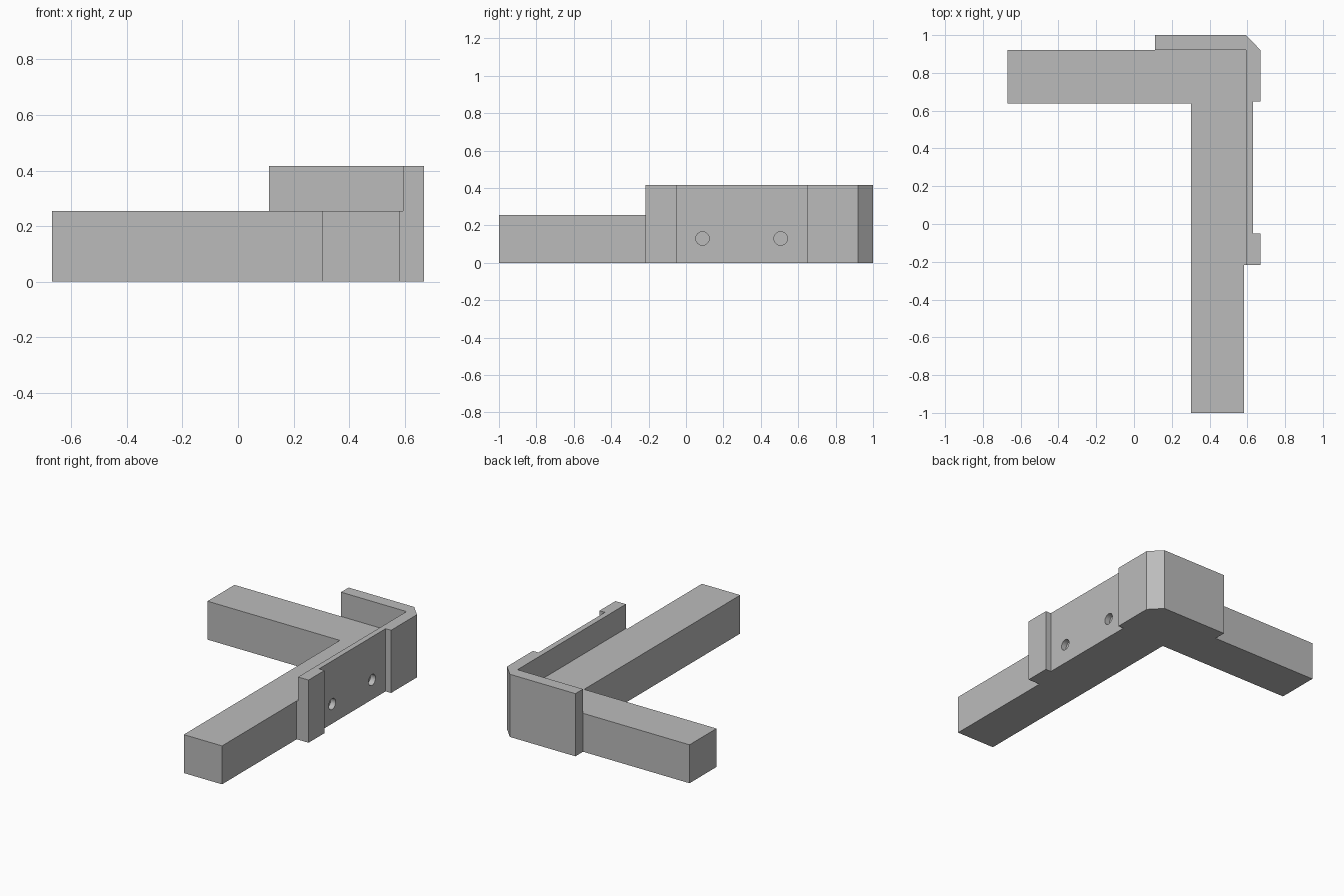
import bpy
import bmesh
from math import pi
from mathutils import Matrix

cube = bpy.data.objects.get("Cube")
if cube:
    bpy.data.objects.remove(cube, do_unlink=True)

grey = bpy.data.materials.new("plain_grey")
grey.use_nodes = True
colour = (0.5, 0.5, 0.5, 1)
grey.diffuse_color = colour
grey.node_tree.nodes["Principled BSDF"].inputs["Base Color"].default_value = colour


def add_object(name, bm):
    bmesh.ops.recalc_face_normals(bm, faces=bm.faces)
    mesh = bpy.data.meshes.new(name)
    bm.to_mesh(mesh)
    bm.free()
    mesh.materials.append(grey)
    obj = bpy.data.objects.new(name, mesh)
    bpy.context.scene.collection.objects.link(obj)
    return obj


def prism(name, outline, height):
    """Extrude a plan outline upward from the ground."""
    bm = bmesh.new()
    base = bm.faces.new([bm.verts.new((x, y, 0)) for x, y in outline])
    top = bmesh.ops.extrude_face_region(bm, geom=[base])["geom"]
    verts = [v for v in top if isinstance(v, bmesh.types.BMVert)]
    bmesh.ops.translate(bm, verts=verts, vec=(0, 0, height))
    return add_object(name, bm)


INNER_X, INNER_Y = 0.593, 0.92   # faces where the bracket meets the beams
FRONT_Y = -0.217                 # front end of the bracket

# Two square beams joined in an L
prism("corner_beams", [
    (-0.67, 0.637), (0.302, 0.637), (0.302, -1), (0.583, -1),
    (0.583, FRONT_Y), (INNER_X, FRONT_Y), (INNER_X, INNER_Y), (-0.67, INNER_Y),
], 0.255)

# Taller bracket wrapped round the corner, with a recessed side panel
bracket = prism("corner_bracket", [
    (0.112, INNER_Y), (INNER_X, INNER_Y), (INNER_X, FRONT_Y),
    (0.67, FRONT_Y), (0.67, -0.05), (0.63, -0.05), (0.63, 0.648),
    (0.67, 0.648), (0.67, INNER_Y), (INNER_X, 1), (0.112, 1),
], 0.416)

# Round screw holes through the side panel
bm = bmesh.new()
for y in (0.088, 0.506):
    place = Matrix.Translation((0.6, y, 0.13)) @ Matrix.Rotation(pi / 2, 4, 'Y')
    bmesh.ops.create_cone(bm, cap_ends=True, segments=32, radius1=0.036,
                          radius2=0.036, depth=0.2, matrix=place)
cutter = add_object("screw_hole_cutter", bm)
cutter.hide_render = True
cutter.hide_viewport = True
cutter.display_type = 'WIRE'

holes = bracket.modifiers.new("screw_holes", 'BOOLEAN')
holes.operation = 'DIFFERENCE'
holes.solver = 'EXACT'
holes.object = cutter
